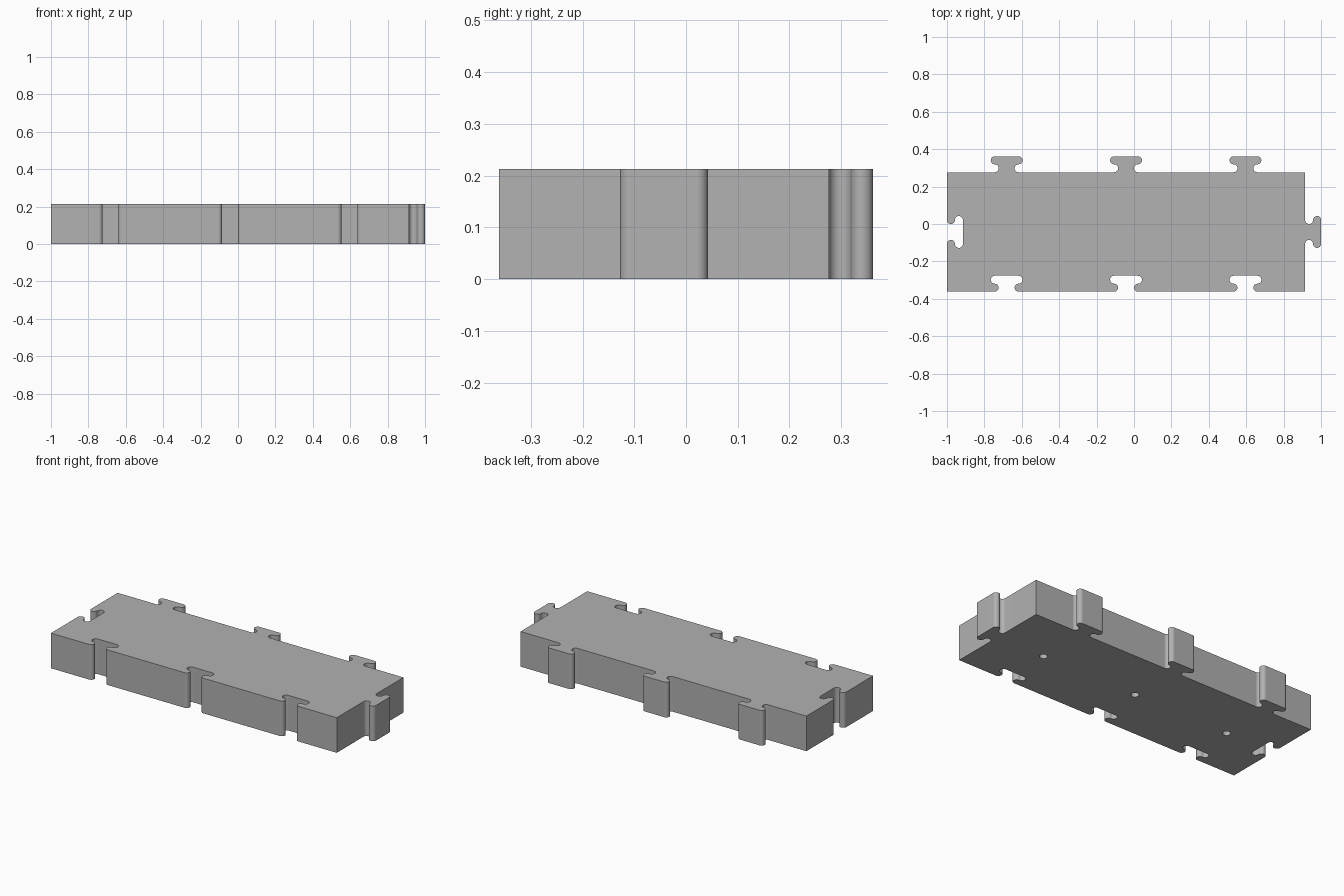
import bpy, bmesh
from math import sin, cos, pi, radians
from mathutils import Vector

cube = bpy.data.objects.get("Cube")
if cube:
    bpy.data.objects.remove(cube, do_unlink=True)

# Proportions: three square cells in a row, interlocking connectors on every side
CELL = 2 / (3 + 2 / 15)
R = CELL / 30              # connector rounding radius
HEIGHT = CELL / 3
X0, X1 = -1, -1 + 3 * CELL
Y0 = -(CELL + 4 * R) / 2
Y1 = Y0 + CELL
CENTRES = [X0 + CELL * (i + 0.5) for i in range(3)]
MID_Y = (Y0 + Y1) / 2
STEPS = 14

grey = bpy.data.materials.new("mid grey")
grey.use_nodes = True
colour = (0.445, 0.445, 0.445, 1)
grey.diffuse_color = colour
grey.node_tree.nodes["Principled BSDF"].inputs["Base Color"].default_value = colour


def connector(centre, along, depth):
    """Rounded T outline: a waisted neck followed by a round-ended head."""
    angles = [-pi / 2 + pi * i / STEPS for i in range(STEPS + 1)]
    half = [(-3 * R + R * cos(a), R + R * sin(a)) for a in angles]
    half += [(-3 * R - R * cos(a), 3 * R + R * sin(a)) for a in angles[1:]]
    path = half + [(-s, t) for s, t in reversed(half)]
    return [Vector(centre) + Vector(along) * s + Vector(depth) * t for s, t in path]


# Outline, anticlockwise: front sockets, right tab, back tabs, left socket
outline = [Vector((X0, Y0))]
for x in CENTRES:
    outline += connector((x, Y0), (1, 0), (0, 1))
outline.append(Vector((X1, Y0)))
outline += connector((X1, MID_Y), (0, 1), (1, 0))
outline.append(Vector((X1, Y1)))
for x in reversed(CENTRES):
    outline += connector((x, Y1), (-1, 0), (0, 1))
outline.append(Vector((X0, Y1)))
outline += connector((X0, MID_Y), (0, -1), (1, 0))

# Extruded block
bm = bmesh.new()
base = bm.faces.new([bm.verts.new((p.x, p.y, 0)) for p in outline])
top = bmesh.ops.extrude_face_region(bm, geom=[base])
bmesh.ops.translate(bm, vec=(0, 0, HEIGHT),
                    verts=[v for v in top["geom"] if isinstance(v, bmesh.types.BMVert)])
bmesh.ops.recalc_face_normals(bm, faces=bm.faces)
mesh = bpy.data.meshes.new("interlocking_block")
bm.to_mesh(mesh)
bm.free()
mesh.materials.append(grey)
block = bpy.data.objects.new("interlocking_block", mesh)
bpy.context.collection.objects.link(block)

# Round blind holes in the underside, one per cell
cutters = []
for x in CENTRES:
    bpy.ops.mesh.primitive_cylinder_add(vertices=32, radius=0.022, depth=0.2,
                                        location=(x, MID_Y, 0))
    cutter = bpy.context.object
    cutter.name = "hole_cutter"
    cutter.hide_render = True
    cutter.data.materials.append(grey)
    cutters.append(cutter)

bpy.ops.object.select_all(action='DESELECT')
block.select_set(True)
bpy.context.view_layer.objects.active = block
for cutter in cutters:
    cut = block.modifiers.new("hole", 'BOOLEAN')
    cut.operation = 'DIFFERENCE'
    cut.solver = 'EXACT'
    cut.object = cutter
    bpy.ops.object.modifier_apply(modifier=cut.name)
for cutter in cutters:
    bpy.data.objects.remove(cutter, do_unlink=True)

# Smooth curved walls, flat large faces
bpy.ops.object.shade_smooth_by_angle(angle=radians(30))
weighted = block.modifiers.new("flat walls", 'WEIGHTED_NORMAL')
weighted.keep_sharp = True
